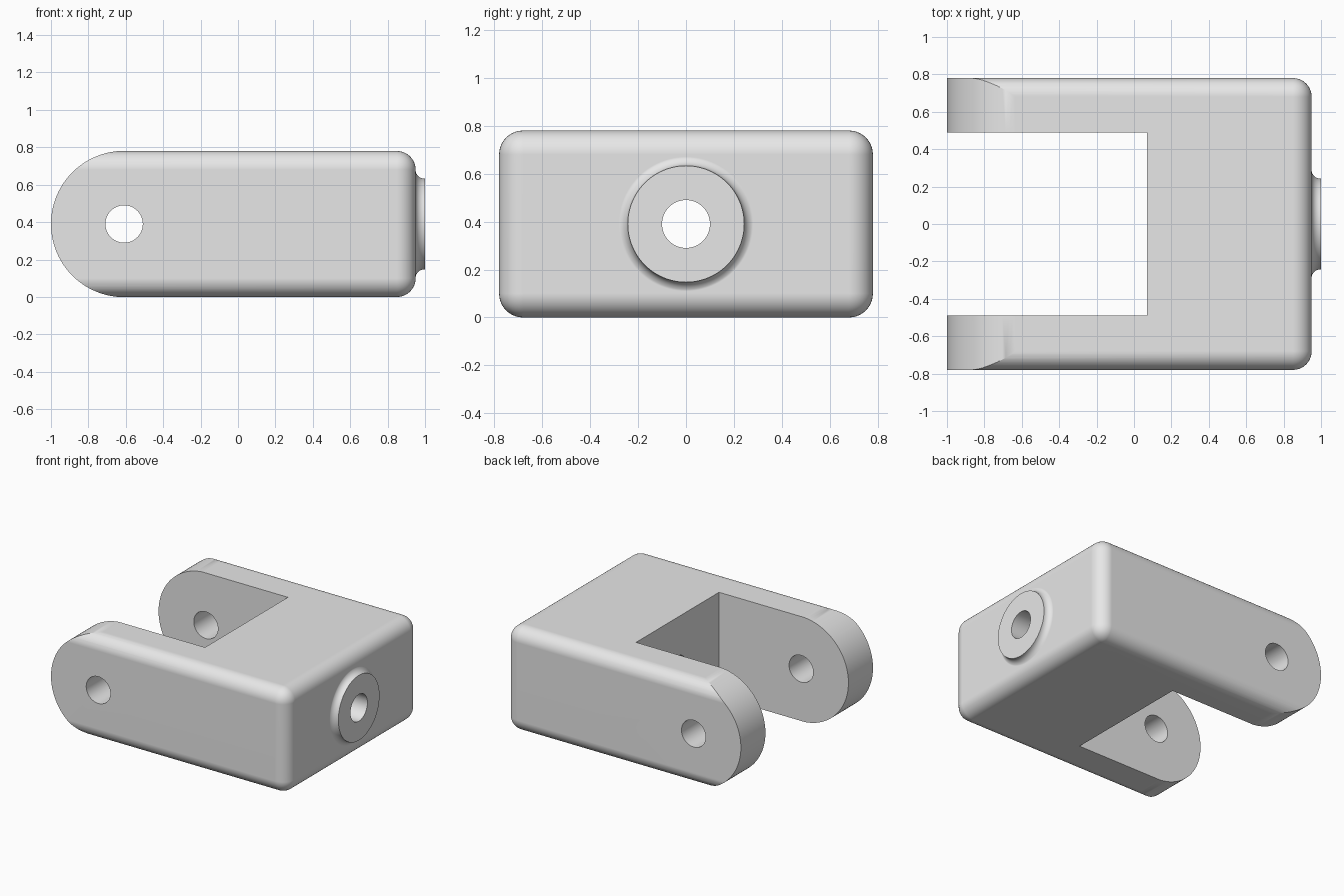
import bpy, bmesh
from math import pi, sin, cos, radians
from mathutils import Matrix

if "Cube" in bpy.data.objects:
    bpy.data.objects.remove(bpy.data.objects["Cube"])

HALF_W, HEIGHT, FRONT_X = 0.78, 0.78, 0.95
MID_Z, PIN_X, HOLE_R = HEIGHT / 2, -0.609, 0.1

grey = bpy.data.materials.new("light grey")
grey.use_nodes = True
grey.diffuse_color = (0.8, 0.8, 0.8, 1)
grey.node_tree.nodes["Principled BSDF"].inputs["Base Color"].default_value = (0.8, 0.8, 0.8, 1)


def make(name, bm):
    bmesh.ops.recalc_face_normals(bm, faces=bm.faces[:])
    mesh = bpy.data.meshes.new(name)
    bm.to_mesh(mesh)
    bm.free()
    mesh.materials.append(grey)
    obj = bpy.data.objects.new(name, mesh)
    bpy.context.collection.objects.link(obj)
    return obj


def box(name, x0, x1, half_y, z0, z1, bevel=0):
    bm = bmesh.new()
    bmesh.ops.create_cube(bm, size=1)
    for v in bm.verts:
        v.co.x = x1 if v.co.x > 0 else x0
        v.co.y *= 2 * half_y
        v.co.z = z1 if v.co.z > 0 else z0
    if bevel:
        bmesh.ops.bevel(bm, geom=bm.edges[:], offset=bevel, segments=10,
                        profile=0.5, affect='EDGES')
    return make(name, bm)


def rod(name, axis, centre, length):
    bm = bmesh.new()
    bmesh.ops.create_cone(bm, cap_ends=True, segments=64, radius1=HOLE_R,
                          radius2=HOLE_R, depth=length)
    turn = Matrix.Rotation(pi / 2, 4, 'Y' if axis == 'X' else 'X')
    bmesh.ops.transform(bm, matrix=Matrix.Translation(centre) @ turn, verts=bm.verts[:])
    return make(name, bm)


def lathe_x(name, profile):
    # spin an (x, radius) profile around the length axis
    bm = bmesh.new()
    n = 96
    rings = [[bm.verts.new((x, r * cos(2 * pi * i / n), MID_Z + r * sin(2 * pi * i / n)))
              for i in range(n)] for x, r in profile]
    for a, b in zip(rings, rings[1:]):
        for i in range(n):
            j = (i + 1) % n
            bm.faces.new((a[i], a[j], b[j], b[i]))
    bm.faces.new(rings[0])
    bm.faces.new(rings[-1])
    return make(name, bm)


def combine(target, other, operation):
    mod = target.modifiers.new(operation.lower(), 'BOOLEAN')
    mod.operation, mod.solver, mod.object = operation, 'EXACT', other
    bpy.context.view_layer.objects.active = target
    bpy.ops.object.modifier_apply(modifier=mod.name)
    bpy.data.objects.remove(other)


# rounded block, over-long so the ends can be trimmed round
body = box("clevis_body", -1.3, FRONT_X, HALF_W, 0, HEIGHT, 0.1)

# raised boss with a concave fillet at its foot
fillet, boss_r = 0.047, 0.243
profile = [(0.9, boss_r + fillet)]
for i in range(9):
    a = pi / 2 * i / 8
    profile.append((FRONT_X - 0.001 + fillet * (1 - cos(a)),
                    boss_r + fillet * (1 - sin(a))))
profile.append((1.0, boss_r))
combine(body, lathe_x("boss", profile), 'UNION')

# slot between the two arms
combine(body, box("slot", -2, 0.07, 0.49, -1, 2), 'DIFFERENCE')

# round the arm ends with a half-circle trimming shape
end_r = MID_Z + 0.001
outline = [(PIN_X - end_r * sin(pi * i / 64), MID_Z + end_r * cos(pi * i / 64))
           for i in range(65)]
outline += [(PIN_X, -0.5), (-2, -0.5), (-2, 1.5), (PIN_X, 1.5)]
bm = bmesh.new()
face = bm.faces.new([bm.verts.new((x, -1, z)) for x, z in outline])
pushed = bmesh.ops.extrude_face_region(bm, geom=[face])["geom"]
bmesh.ops.translate(bm, vec=(0, 2, 0),
                    verts=[g for g in pushed if isinstance(g, bmesh.types.BMVert)])
combine(body, make("end_trim", bm), 'DIFFERENCE')

# pin hole through the arms and shaft hole through the boss
combine(body, rod("pin_hole", 'Y', (PIN_X, 0, MID_Z), 3), 'DIFFERENCE')
combine(body, rod("shaft_hole", 'X', (0.6, 0, MID_Z), 1.2), 'DIFFERENCE')

# smooth fillets, crisp cut edges, flat large faces
bpy.ops.object.select_all(action='DESELECT')
body.select_set(True)
bpy.context.view_layer.objects.active = body
bpy.ops.object.shade_smooth_by_angle(angle=radians(25))
weighted = body.modifiers.new("weighted_normals", 'WEIGHTED_NORMAL')
weighted.keep_sharp = True
